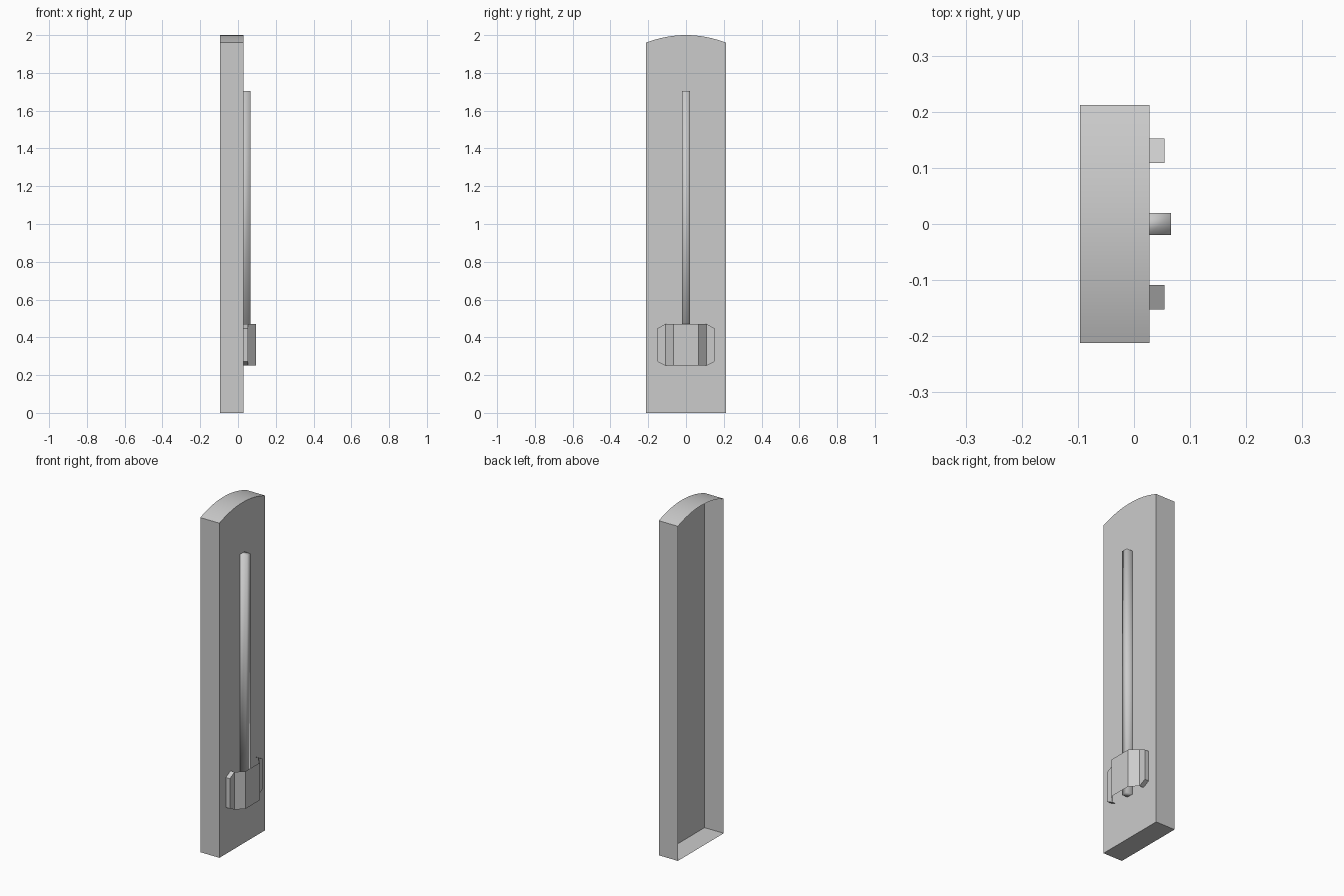
import bpy
import bmesh
import math

cube = bpy.data.objects.get("Cube")
if cube:
    bpy.data.objects.remove(cube, do_unlink=True)

grey = bpy.data.materials.new("plain grey")
grey.use_nodes = True
colour = (0.6, 0.6, 0.6, 1)
grey.diffuse_color = colour
grey.node_tree.nodes["Principled BSDF"].inputs["Base Color"].default_value = colour

PANEL_X = 0.028   # outer face of the backing panel
BACK_X = -0.096   # open rim of the backing panel
ROD_X = 0.066
WING_X = 0.054
GRIP_X = 0.096


def finish(name, bm, angle):
    bmesh.ops.remove_doubles(bm, verts=bm.verts, dist=0.0001)
    bmesh.ops.recalc_face_normals(bm, faces=bm.faces)
    mesh = bpy.data.meshes.new(name)
    bm.to_mesh(mesh)
    bm.free()
    mesh.materials.append(grey)
    obj = bpy.data.objects.new(name, mesh)
    bpy.context.collection.objects.link(obj)
    bpy.ops.object.select_all(action='DESELECT')
    obj.select_set(True)
    bpy.context.view_layer.objects.active = obj
    bpy.ops.object.shade_smooth_by_angle(angle=math.radians(angle))
    return obj


def add_face(bm, points):
    return bm.faces.new([bm.verts.new(p) for p in points])


def open_tray(bm, outline, front_x, back_x):
    """Face at front_x with walls running back to an open rim."""
    add_face(bm, [(front_x, y, z) for y, z in outline])
    for (y0, z0), (y1, z1) in zip(outline, outline[1:] + outline[:1]):
        add_face(bm, [(front_x, y0, z0), (back_x, y0, z0),
                      (back_x, y1, z1), (front_x, y1, z1)])


# Backing panel: hollow sheet with an arched top, open at the rear
STEPS = 16
outline = [(-0.212, 0), (0.212, 0)]
for i in range(STEPS + 1):
    t = 1 - 2 * i / STEPS
    outline.append((0.212 * t, 1.96 + 0.04 * (1 - t * t)))
bm = bmesh.new()
open_tray(bm, outline, PANEL_X, BACK_X)
finish("backing_panel", bm, 30)

# Guide rod: slim bar with softly shaded corners
bm = bmesh.new()
open_tray(bm, [(-0.02, 0.25), (0.02, 0.25), (0.02, 1.705), (-0.02, 1.705)],
          ROD_X, PANEL_X)
finish("guide_rod", bm, 180)

# Slider grip: raised centre plate, sloped cheeks and chamfered wings
LOW, HIGH = 0.25, 0.47
bm = bmesh.new()
add_face(bm, [(GRIP_X, -0.067, LOW), (GRIP_X, 0.067, LOW),
              (GRIP_X, 0.067, HIGH), (GRIP_X, -0.067, HIGH)])
for side in (-1, 1):
    inner, outer = 0.109 * side, 0.152 * side
    add_face(bm, [(GRIP_X, 0.067 * side, LOW), (WING_X, inner, LOW),
                  (WING_X, inner, HIGH), (GRIP_X, 0.067 * side, HIGH)])
    wing = [(inner, LOW), (outer, LOW + 0.022),
            (outer, HIGH - 0.022), (inner, HIGH)]
    add_face(bm, [(WING_X, y, z) for y, z in wing])
    for (y0, z0), (y1, z1) in zip(wing, wing[1:]):
        add_face(bm, [(WING_X, y0, z0), (PANEL_X, y0, z0),
                      (PANEL_X, y1, z1), (WING_X, y1, z1)])
finish("slider_grip", bm, 20)
